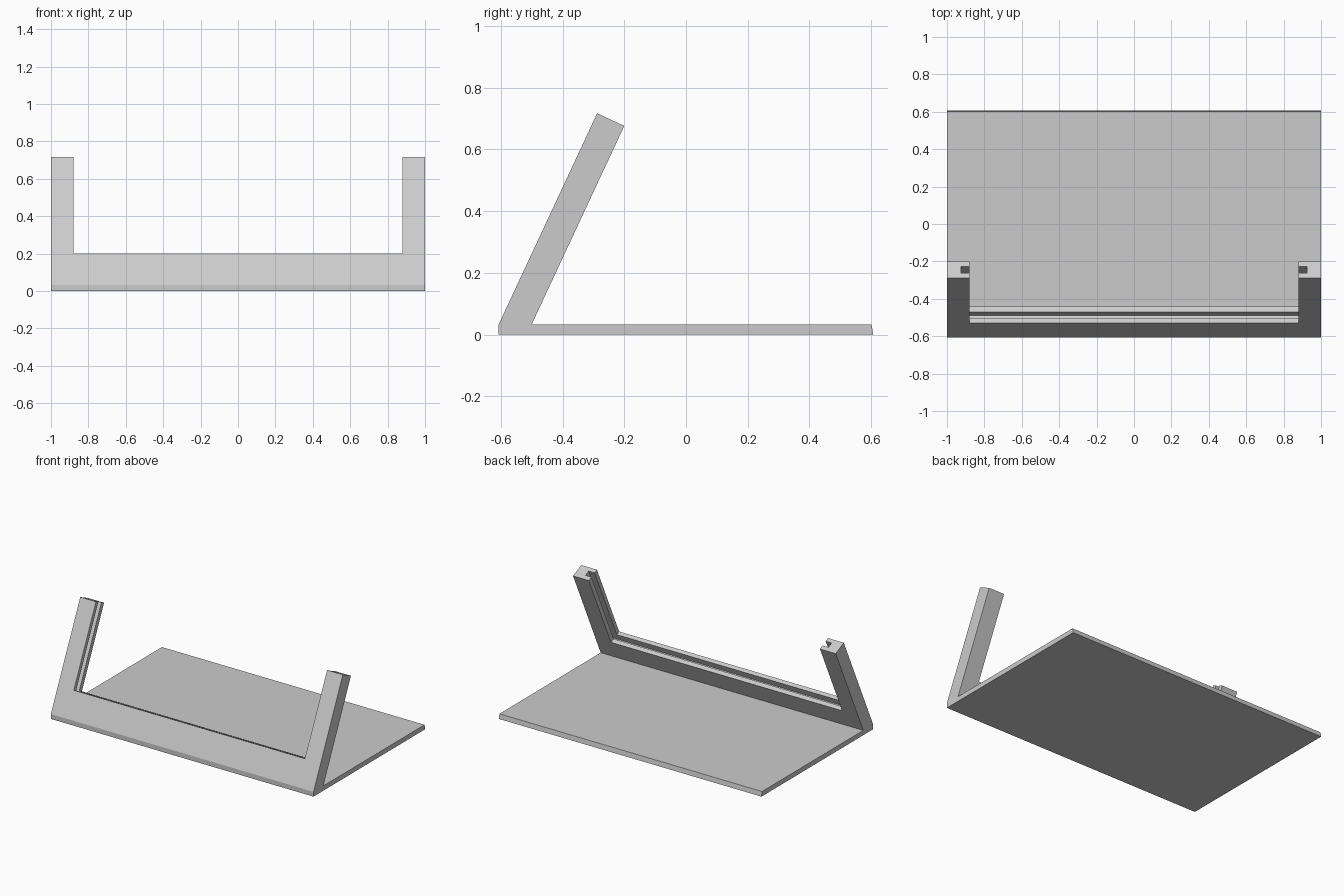
import bpy, bmesh
from math import radians, sin, cos
from mathutils import Vector

if "Cube" in bpy.data.objects:
    bpy.data.objects.remove(bpy.data.objects["Cube"])

grey = bpy.data.materials.new("light_grey")
grey.use_nodes = True
colour = (0.6, 0.6, 0.6, 1)
grey.diffuse_color = colour
grey.node_tree.nodes["Principled BSDF"].inputs["Base Color"].default_value = colour

HALF_W, HALF_D, PLATE = 1.0, 0.607, 0.033
LEAN = radians(25)
UP = Vector((sin(LEAN), cos(LEAN)))        # along the leaning frame, in (y, z)
BACK = Vector((cos(LEAN), -sin(LEAN)))     # through the frame's thickness
CORNER = Vector((-HALF_D, PLATE))
LENGTH, THICK = 0.755, 0.097


def extrude_x(name, profile, half):
    """Extrude a (y, z) profile across the width."""
    bm = bmesh.new()
    face = bm.faces.new([bm.verts.new((-half, y, z)) for y, z in profile])
    side = bmesh.ops.extrude_face_region(bm, geom=[face])["geom"]
    verts = [v for v in side if isinstance(v, bmesh.types.BMVert)]
    bmesh.ops.translate(bm, vec=(2 * half, 0, 0), verts=verts)
    bmesh.ops.recalc_face_normals(bm, faces=bm.faces)
    mesh = bpy.data.meshes.new(name)
    bm.to_mesh(mesh)
    bm.free()
    mesh.materials.append(grey)
    obj = bpy.data.objects.new(name, mesh)
    bpy.context.collection.objects.link(obj)
    return obj


def cut(target, name, half, u0, u1, n0, n1):
    """Cut a box aligned with the leaning frame out of the target."""
    corners = [(u0, n0), (u1, n0), (u1, n1), (u0, n1)]
    cutter = extrude_x(name, [CORNER + UP * u + BACK * n for u, n in corners], half)
    cutter.hide_render = True
    mod = target.modifiers.new(name, "BOOLEAN")
    mod.operation, mod.solver, mod.object = "DIFFERENCE", "EXACT", cutter
    bpy.context.view_layer.objects.active = target
    bpy.ops.object.modifier_apply(modifier=name)
    bpy.data.objects.remove(cutter)


# Flat base plate, its rear edge very slightly bevelled
extrude_x("base_plate", [(-HALF_D, 0), (HALF_D, 0), (HALF_D - 0.006, PLATE),
                         (-HALF_D, PLATE)], HALF_W)

# Leaning slab whose foot is level with the plate
tip = CORNER + UP * LENGTH
foot = CORNER + Vector((THICK / cos(LEAN), 0))
frame = extrude_x("leaning_frame", [CORNER, tip, tip + BACK * THICK, foot], HALF_W)

# Open the slab into a U, then run a panel groove around its inner edge
OPEN_W, OPEN_U, GROOVE = 0.88, 0.184, 0.045
cut(frame, "opening", OPEN_W, OPEN_U, 1, -0.1, 0.2)
cut(frame, "panel_groove", OPEN_W + GROOVE, OPEN_U - GROOVE, 1, 0.028, 0.066)
